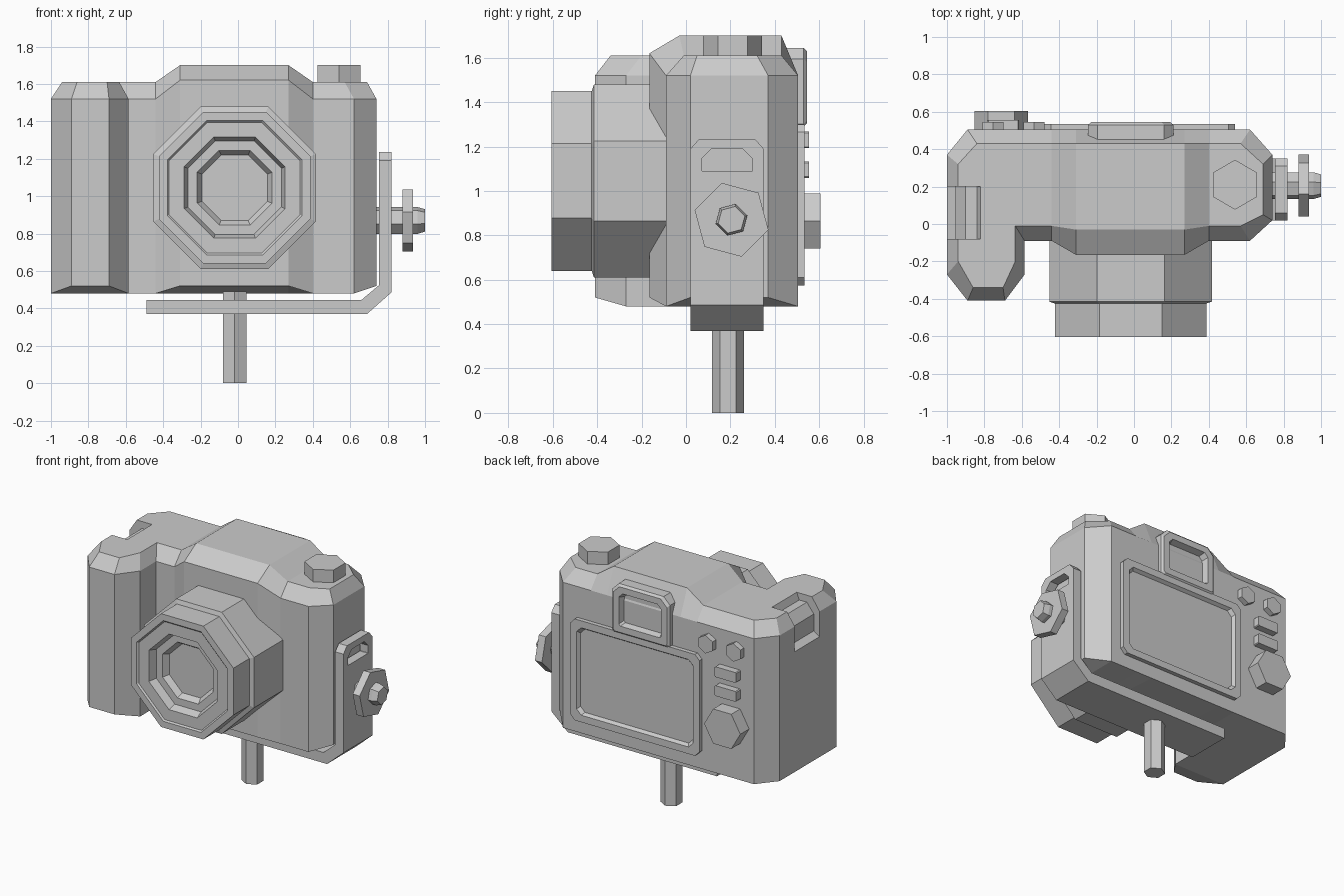
import bpy, bmesh
from math import sin, cos, pi, radians

if "Cube" in bpy.data.objects:
    bpy.data.objects.remove(bpy.data.objects["Cube"])


def loft(name, rings, start=None, end=None):
    """Skin equal-sized rings; start/end list the cap faces as ring indices."""
    n = len(rings[0])
    start = [range(n)] if start is None else start
    end = [range(n)] if end is None else end
    bm = bmesh.new()
    vs = [[bm.verts.new(p) for p in r] for r in rings]
    for a, b in zip(vs, vs[1:]):
        for i in range(n):
            j = (i + 1) % n
            bm.faces.new((a[i], a[j], b[j], b[i]))
    for ring, caps in ((vs[0], start), (vs[-1], end)):
        for c in caps:
            bm.faces.new([ring[i] for i in c])
    bmesh.ops.recalc_face_normals(bm, faces=bm.faces)
    me = bpy.data.meshes.new(name)
    bm.to_mesh(me)
    bm.free()
    ob = bpy.data.objects.new(name, me)
    bpy.context.collection.objects.link(ob)
    return ob


def boolean(ob, other, op):
    m = ob.modifiers.new("bool", 'BOOLEAN')
    m.operation, m.object, m.solver = op, other, 'EXACT'
    bpy.context.view_layer.update()
    dg = bpy.context.evaluated_depsgraph_get()
    me = bpy.data.meshes.new_from_object(ob.evaluated_get(dg))
    ob.modifiers.clear()
    ob.data = me
    bpy.data.objects.remove(other)


def at(axis, d, pts):
    """Place 2D points on the plane axis = d."""
    f = {'x': lambda a, b: (d, a, b), 'y': lambda a, b: (a, d, b), 'z': lambda a, b: (a, b, d)}[axis]
    return [f(*p) for p in pts]


def ngon(c, r, n, turn=0):
    return [(c[0] + r * cos(radians(turn) + 2 * pi * i / n),
             c[1] + r * sin(radians(turn) + 2 * pi * i / n)) for i in range(n)]


def turned(name, axis, c, steps, n=6, turn=0, **kw):
    """Stack of n-gons; steps are (position along axis, radius)."""
    return loft(name, [at(axis, d, ngon(c, r, n, turn)) for d, r in steps], **kw)


def plate(x0, x1, z0, z1, top, bottom):
    """Rectangle with clipped corners."""
    t, b = top, bottom
    return [(x0 + b, z0), (x1 - b, z0), (x1, z0 + b), (x1, z1 - t),
            (x1 - t, z1), (x0 + t, z1), (x0, z1 - t), (x0, z0 + b)]


# Camera body: cross-sections along x with a raised middle hump
def section(xs, xt, yf, yft, yr, yrt, zs=1.52, zt=1.61, zbf=.48, zbr=.48):
    return [(xs, yf, zbf), (xs, yf, zs), (xt, yft, zt),
            (xt, yrt, zt), (xs, yr, 1.52), (xs, yr, zbr)]


flat = (-.09, -.01, .505, .43)
hump = (-.165, -.03, .505, .43, 1.62, 1.70, .52)
end_caps = [(0, 1, 4, 5), (1, 2, 3, 4)]
body = loft("camera_body", [
    section(.74, .69, .02, .05, .37, .32, zbf=.52, zbr=.52),
    section(.62, .57, *flat),
    section(.40, .40, *flat),
    section(.27, .27, *hump),
    section(-.31, -.31, *hump),
    section(-.44, -.44, *flat),
    section(-.89, -.84, *flat),
    section(-1, -.94, .02, .05, .37, .32)], end_caps, end_caps)

# Hand grip
low = [(-1, .2), (-1, -.27), (-.89, -.41), (-.69, -.41), (-.585, -.27), (-.585, .2)]
high = [(-.94, .2), (-.94, -.2), (-.86, -.34), (-.70, -.34), (-.635, -.2), (-.635, .2)]
foot = [(x, y, .52 if y < -.4 else .48) for x, y in low]
grip = loft("grip", [foot, at('z', 1.52, low), at('z', 1.61, high)],
            start=[(0, 1, 4, 5), (1, 2, 3, 4)])
boolean(body, grip, 'UNION')

# Strap recess in the grip-side shoulder
cut = [(-1.1, 1.34), (-1, 1.34), (-.955, 1.37), (-.955, 1.49), (-.90, 1.56),
       (-.84, 1.56), (-.82, 1.61), (-.82, 1.75), (-1.1, 1.75)]
boolean(body, loft("cutter", [at('y', y, cut) for y in (-.08, .2)]), 'DIFFERENCE')

# Lens: barrel, front ring and stepped glass (radii from flat-to-flat sizes)
k = 1 / cos(pi / 8)
turned("lens", 'y', (-.018, 1.045),
       [(y, a * k) for y, a in ((-.06, .435), (-.415, .435), (-.425, .405), (-.605, .405),
                                (-.605, .36), (-.595, .35), (-.595, .27), (-.54, .25),
                                (-.54, .20), (-.50, .175))],
       n=8, turn=22.5, start=[])

# Rear screen with raised frame
loft("rear_screen", [at('y', y, plate(-.48 + i, .54 - i, .575 + i, 1.30 - i, .035, .035))
                     for y, i in ((.49, 0), (.535, 0), (.535, .05), (.512, .065))], start=[])

# Viewfinder eyepiece
loft("eyepiece", [at('y', y, plate(-.245 + i, .21 - i, 1.29 + i, 1.645 - i, t, .012))
                  for y, i, t in ((.44, 0, .05), (.53, 0, .05), (.545, .015, .05),
                                  (.545, .06, .03), (.50, .075, .025))])

# Rear buttons and control dial
for i, x in enumerate((-.535, -.755)):
    turned(f"round_button_{i}", 'y', (x, 1.40), [(.49, .065), (.545, .065)], turn=30)
for i, z in enumerate((1.23, 1.095)):
    loft(f"flat_button_{i}", [at('y', y, plate(-.785, -.615, z - .037, z + .037, .006, .006))
                              for y in (.49, .555)])
turned("rear_dial", 'y', (-.71, .865), [(.49, .143), (.605, .143)])

# Top dial
turned("top_dial", 'z', (.54, .21), [(1.59, .133), (1.70, .133)], turn=30)

# L-shaped bracket: outer and inner path points with a y range
path = [(-.49, .37, -.49, .445, .02, .35), (.69, .37, .66, .445, .02, .35),
        (.82, .485, .755, .525, .02, .35), (.82, 1.19, .755, 1.19, .02, .35),
        (.82, 1.235, .755, 1.235, .06, .31)]
bracket = loft("bracket", [[(ox, a, oz), (ox, b, oz), (ix, b, iz), (ix, a, iz)]
                           for ox, oz, ix, iz, a, b in path])
slot = plate(.07, .30, 1.09, 1.19, .045, .002)
boolean(bracket, loft("cutter", [at('x', x, slot) for x in (.6, .95)]), 'DIFFERENCE')

# Clamp knob with shaft, and the mounting pin
turned("knob_shaft", 'x', (.205, .87), [(.72, .074), (.96, .074), (1.0, .062)], turn=15)
turned("clamp_knob", 'x', (.205, .87), [(.88, .172), (.935, .172)], turn=-15 + 60)
turned("mounting_pin", 'z', (-.018, .19), [(0, .072), (.49, .072)], turn=30)
